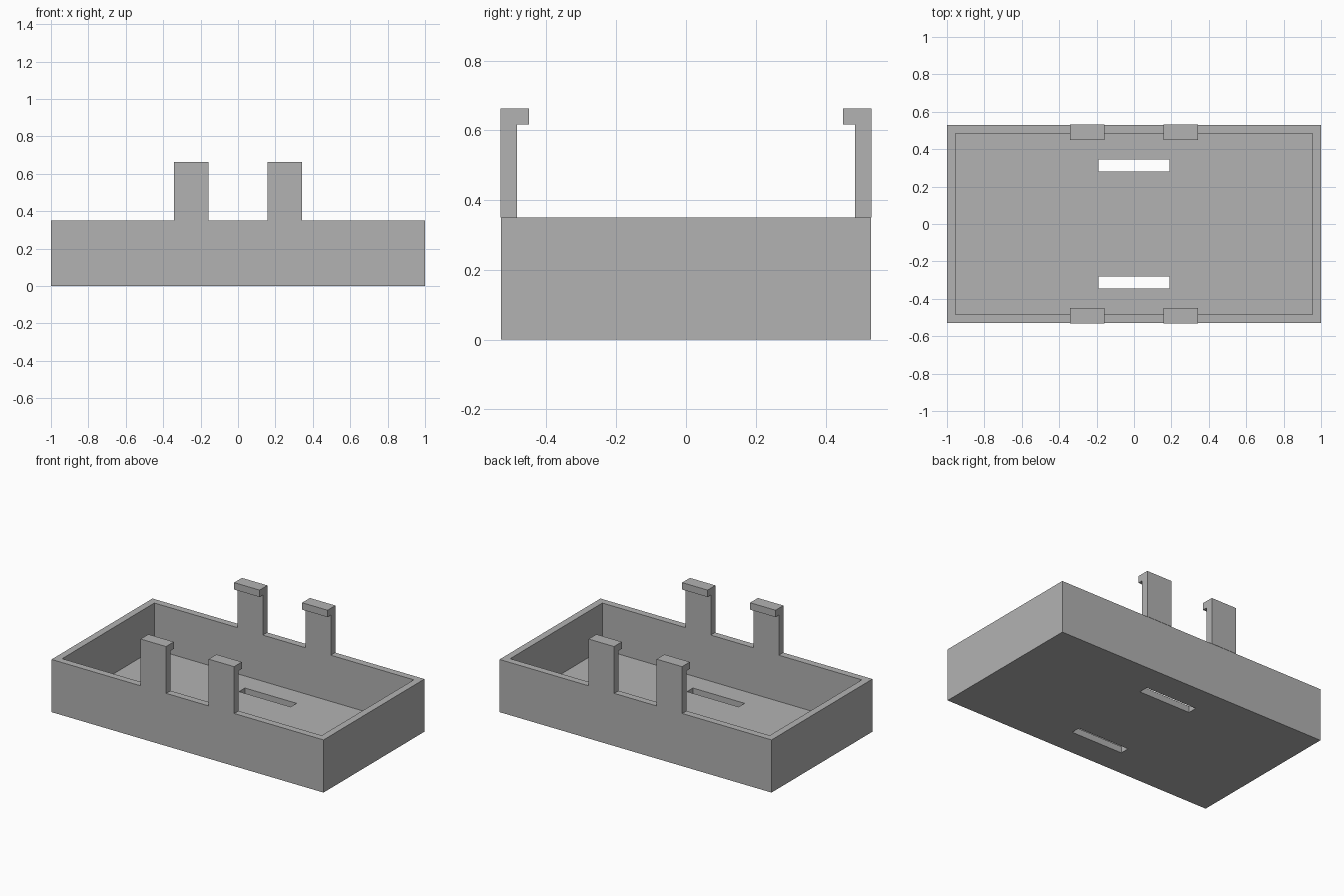
import bpy
import bmesh
from mathutils import Matrix, Vector

cube = bpy.data.objects.get("Cube")
if cube:
    bpy.data.objects.remove(cube, do_unlink=True)

# Overall sizes
HALF_X, HALF_Y, HEIGHT = 1.0, 0.53, 0.35
WALL, FLOOR = 0.046, 0.043
HOOK_TOP, HOOK_WIDTH, HOOK_X = 0.662, 0.187, 0.25

grey = bpy.data.materials.new("plain_grey")
grey.use_nodes = True
colour = (0.448, 0.448, 0.448, 1)
grey.diffuse_color = colour
grey.node_tree.nodes["Principled BSDF"].inputs["Base Color"].default_value = colour


def make_object(name, bm):
    bmesh.ops.recalc_face_normals(bm, faces=bm.faces)
    mesh = bpy.data.meshes.new(name)
    bm.to_mesh(mesh)
    bm.free()
    mesh.materials.append(grey)
    obj = bpy.data.objects.new(name, mesh)
    bpy.context.collection.objects.link(obj)
    return obj


def box(name, low, high):
    low, high = Vector(low), Vector(high)
    bm = bmesh.new()
    matrix = Matrix.Translation((low + high) / 2) @ Matrix.Diagonal((*(high - low), 1))
    bmesh.ops.create_cube(bm, size=1, matrix=matrix)
    return make_object(name, bm)


def cut(target, cutter):
    cutter.hide_render = True
    mod = target.modifiers.new(cutter.name, 'BOOLEAN')
    mod.operation, mod.solver, mod.object = 'DIFFERENCE', 'EXACT', cutter
    bpy.context.view_layer.objects.active = target
    bpy.ops.object.modifier_apply(modifier=mod.name)
    bpy.data.objects.remove(cutter, do_unlink=True)


# Open tray with a hollow inside and two slots through the floor
tray = box("tray", (-HALF_X, -HALF_Y, 0), (HALF_X, HALF_Y, HEIGHT))
cut(tray, box("hollow", (WALL - HALF_X, WALL - HALF_Y, FLOOR),
              (HALF_X - WALL, HALF_Y - WALL, 1)))
for side in (-1, 1):
    y = side * 0.313
    cut(tray, box("slot", (-0.19, y - 0.031, -0.1), (0.19, y + 0.031, 0.1)))


# Clip hooks: an inward-facing L profile extruded along x
def hook(name, x, side):
    outer, inner, tip = HALF_Y + 0.002, HALF_Y - WALL, 0.45
    lip = HOOK_TOP - 0.046
    profile = [(outer, HEIGHT), (outer, HOOK_TOP), (tip, HOOK_TOP),
               (tip, lip), (inner, lip), (inner, HEIGHT)]
    bm = bmesh.new()
    face = bm.faces.new([bm.verts.new((x - HOOK_WIDTH / 2, side * y, z))
                         for y, z in profile])
    result = bmesh.ops.extrude_face_region(bm, geom=[face], use_keep_orig=True)
    moved = [v for v in result["geom"] if isinstance(v, bmesh.types.BMVert)]
    bmesh.ops.translate(bm, vec=(HOOK_WIDTH, 0, 0), verts=moved)
    make_object(name, bm)


for end, side in (("front", -1), ("back", 1)):
    for hand, x in (("right", -HOOK_X), ("left", HOOK_X)):
        hook(f"{end}_{hand}_hook", x, side)
